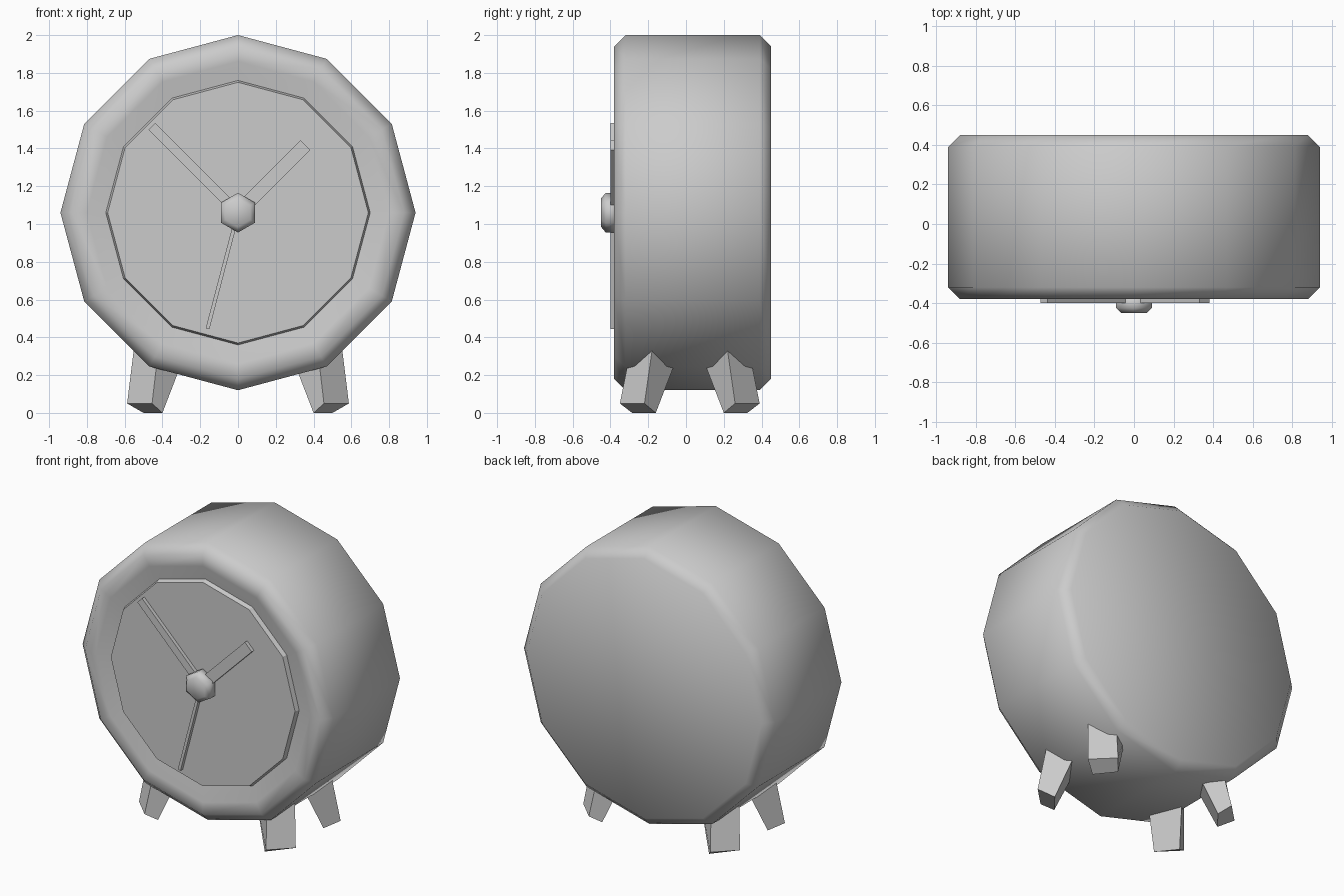
import bpy
import bmesh
import math
from mathutils import Matrix, Vector

cube = bpy.data.objects.get("Cube")
if cube:
    bpy.data.objects.remove(cube, do_unlink=True)

GREY = (0.6, 0.6, 0.6, 1.0)
grey = bpy.data.materials.new("plain grey")
grey.use_nodes = True
grey.diffuse_color = GREY
grey.node_tree.nodes["Principled BSDF"].inputs["Base Color"].default_value = GREY

CENTRE = Vector((0, 0, 1.06))
FACE_Y = -0.375


def finish(name, bm, smooth=False):
    """Turn a bmesh into a named object."""
    bmesh.ops.recalc_face_normals(bm, faces=bm.faces)
    for f in bm.faces:
        f.smooth = smooth
    mesh = bpy.data.meshes.new(name)
    bm.to_mesh(mesh)
    bm.free()
    mesh.materials.append(grey)
    obj = bpy.data.objects.new(name, mesh)
    bpy.context.collection.objects.link(obj)
    return obj


def turned(name, profile, sides, smooth):
    """Closed solid turned about the y axis from (radius, y) points."""
    bm = bmesh.new()
    rings = []
    for r, y in profile:
        angles = [2 * math.pi * i / sides for i in range(sides)]
        rings.append([bm.verts.new(CENTRE + Vector((r * math.sin(a), y, r * math.cos(a))))
                      for a in angles])
    for a, b in zip(rings, rings[1:]):
        for i in range(sides):
            j = (i + 1) % sides
            bm.faces.new((a[i], a[j], b[j], b[i]))
    bm.faces.new(rings[0])
    bm.faces.new(rings[-1])
    return finish(name, bm, smooth)


def hand(name, angle, length, width):
    """Flat bar from the hub outward; angle is clockwise from twelve."""
    bm = bmesh.new()
    size = Matrix.Diagonal((width, 0.03, length, 1))
    place = (Matrix.Translation(CENTRE + Vector((0, FACE_Y - 0.01, 0)))
             @ Matrix.Rotation(math.radians(angle), 4, 'Y')
             @ Matrix.Translation((0, 0, length / 2)))
    bmesh.ops.create_cube(bm, size=1, matrix=place @ size)
    return finish(name, bm)


# Case with bevelled edges and a rim that dips towards the dial
turned("clock_case",
       [(0.70, -0.345), (0.80, -0.375), (0.88, -0.38), (0.94, -0.32),
        (0.94, 0.39), (0.88, 0.45)], 12, True)

# Raised dial
turned("dial", [(0.69, FACE_Y), (0.705, -0.33)], 12, False)

# Hands
hand("hour_hand", 45, 0.505, 0.073)
hand("minute_hand", -45, 0.645, 0.05)
hand("second_hand", 194.7, 0.635, 0.02)

# Hexagonal hub
turned("hub", [(0.075, -0.45), (0.105, -0.425), (0.105, FACE_Y + 0.01)], 6, True)

# Splayed tapered feet: bottom and top corners of the front left one
BOTTOM = [(0.587, -0.22, 0.05), (0.455, -0.35, 0.05), (0.40, -0.285, 0), (0.50, -0.16, 0)]
TOP = [(0.55, -0.177, 0.35), (0.42, -0.29, 0.35), (0.265, -0.20, 0.35), (0.41, -0.025, 0.35)]
for end, sy in (("front", 1), ("back", -1)):
    for side, sx in (("left", 1), ("right", -1)):
        bm = bmesh.new()
        low, high = ([bm.verts.new((x * sx, 0.02 + (y - 0.02) * sy, z)) for x, y, z in pts]
                     for pts in (BOTTOM, TOP))
        bm.faces.new(low)
        bm.faces.new(high)
        for i in range(4):
            j = (i + 1) % 4
            bm.faces.new((low[i], low[j], high[j], high[i]))
        finish(f"{end}_{side}_foot", bm)
